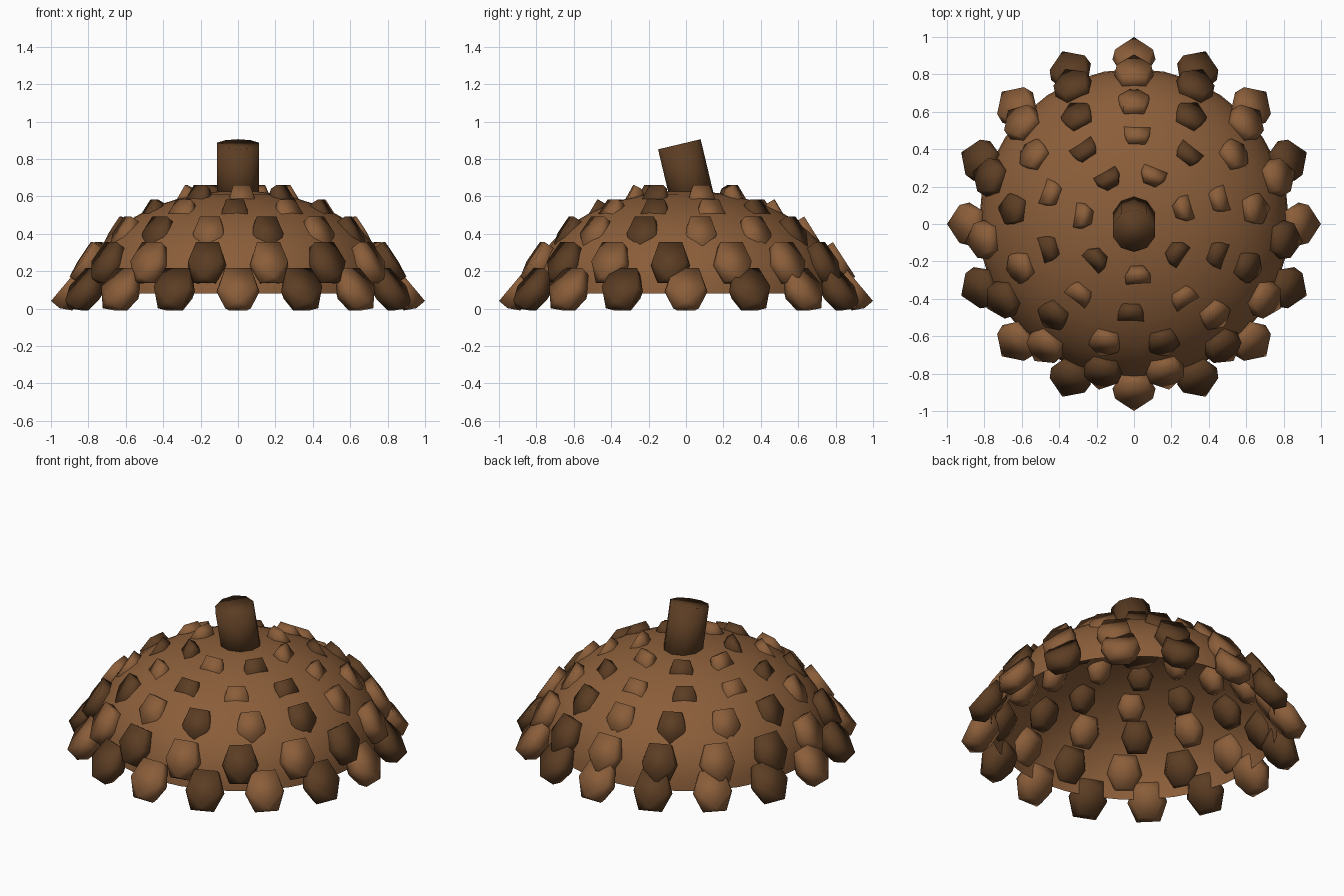
import bpy, bmesh, math
from mathutils import Vector, Matrix

if bpy.data.objects.get("Cube"):
    bpy.data.objects.remove(bpy.data.objects["Cube"])


def material(name, colour):
    m = bpy.data.materials.new(name)
    m.use_nodes = True
    m.diffuse_color = colour
    m.node_tree.nodes["Principled BSDF"].inputs["Base Color"].default_value = colour
    return m


light = material("light brown", (0.258, 0.112, 0.042, 1))
dark = material("dark brown", (0.107, 0.047, 0.017, 1))


def add_object(name, bm, mat):
    bmesh.ops.recalc_face_normals(bm, faces=bm.faces)
    for face in bm.faces:
        face.smooth = True
    me = bpy.data.meshes.new(name)
    bm.to_mesh(me)
    bm.free()
    me.materials.append(mat)
    ob = bpy.data.objects.new(name, me)
    bpy.context.collection.objects.link(ob)


# Open hollow cap: upper half of a squashed ball
bm = bmesh.new()
bmesh.ops.create_uvsphere(bm, u_segments=32, v_segments=24, radius=1)
bmesh.ops.delete(bm, geom=[v for v in bm.verts if v.co.z < -0.01], context='VERTS')
bmesh.ops.transform(bm, matrix=Matrix.Translation((0, 0, 0.08)) @ Matrix.Diagonal((0.83, 0.83, 0.55, 1)),
                    verts=bm.verts)
add_object("cap", bm, light)

# Leaning stem
bm = bmesh.new()
bmesh.ops.create_cone(bm, cap_ends=True, segments=10, radius1=0.117, radius2=0.117, depth=0.35)
bmesh.ops.transform(bm, matrix=Matrix.Translation((0, 0.005, 0.708)) @ Matrix.Rotation(math.radians(13.4), 4, 'X'),
                    verts=bm.verts)
add_object("stem", bm, dark)

# Scale outline: (across, down the slope) at three depths
OUTER = [(-.6, -1), (.6, -1), (.88, .1), (0, 1), (-.88, .1)]
MIDDLE = [(-.6, -1), (.6, -1), (1, 0), (.6, 1), (-.6, 1), (-1, 0)]


def add_scale(bm, angle, radius, z, pitch, across, down, depth):
    out = Vector((math.cos(angle), math.sin(angle), 0))
    up = Vector((0, 0, 1))
    side = up.cross(out)
    normal = out * math.cos(pitch) + up * math.sin(pitch)
    slope = out * math.sin(pitch) - up * math.cos(pitch)
    centre = out * radius + up * z
    rings = [(OUTER, 1, 1), (MIDDLE, 1, 0), (MIDDLE, 0.7, -1)]
    verts = [bm.verts.new(centre + side * (a * k * across) + slope * (d * k * down) + normal * (n * depth))
             for ring, k, n in rings for a, d in ring]
    bmesh.ops.convex_hull(bm, input=verts)
    loose = [v for v in verts if v.is_valid and not v.link_faces]
    bmesh.ops.delete(bm, geom=loose, context='VERTS')


# Rows from the rim up: count, first angle, radius, height, pitch, half width, half length, half depth
ROWS = [
    (16, 0, .880, .090, 40, .115, .115, .06),
    (15, 18, .795, .230, 33, .105, .110, .06),
    (13, 7, .640, .385, 32, .090, .095, .05),
    (10, 16, .475, .490, 30, .080, .082, .045),
    (7, 17, .280, .575, 28, .075, .075, .04),
]
for row, (count, first, radius, z, pitch, across, down, depth) in enumerate(ROWS, 1):
    for parity, (tone, mat) in enumerate((("light", light), ("dark", dark))):
        bm = bmesh.new()
        for i in range(parity, count, 2):
            angle = math.radians(first - i * 360 / count)
            add_scale(bm, angle, radius, z, math.radians(pitch), across, down, depth)
        add_object(f"{tone}_scales_row_{row}", bm, mat)
